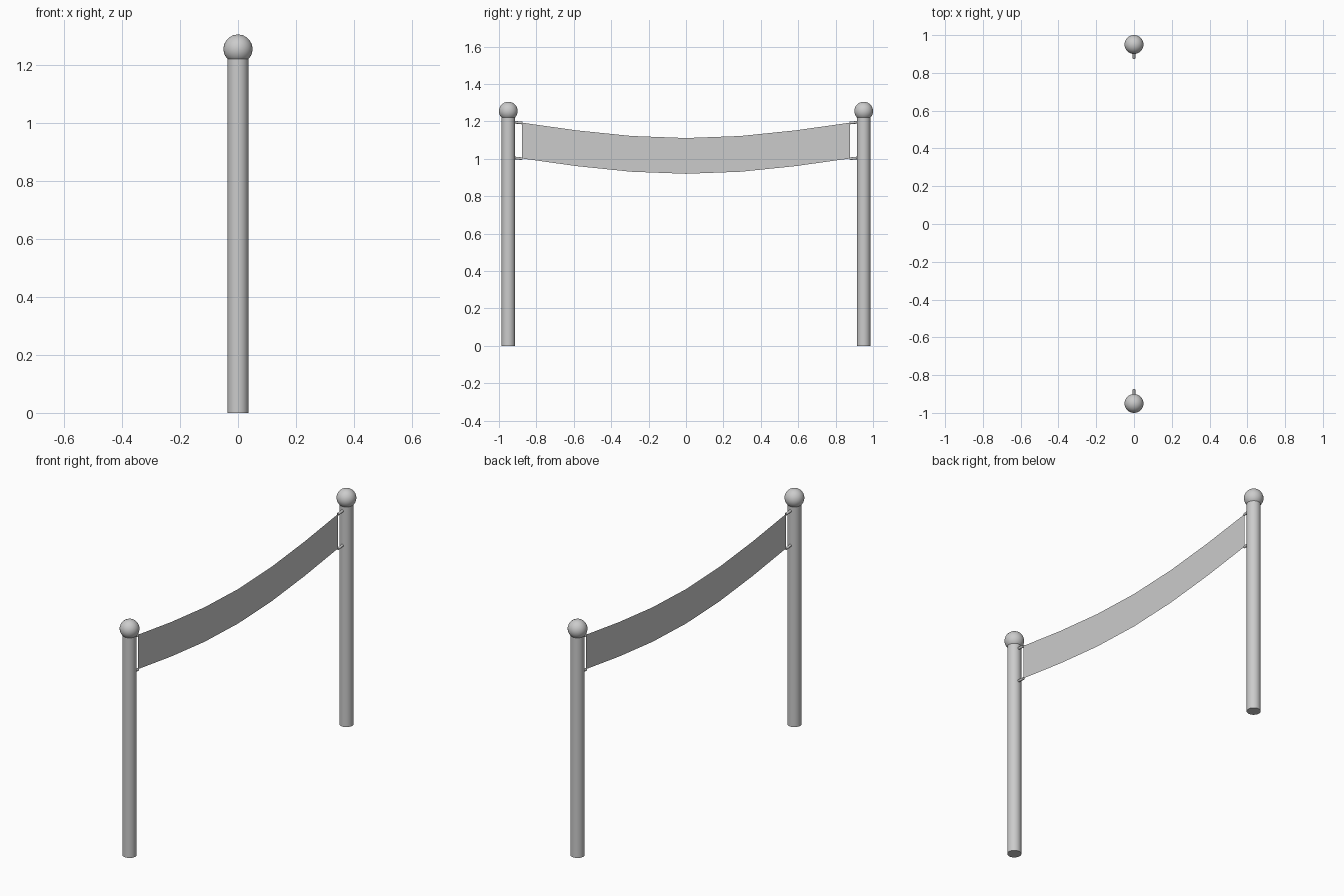
import bpy, bmesh, math

if "Cube" in bpy.data.objects:
    bpy.data.objects.remove(bpy.data.objects["Cube"])

POST_Y, POST_R, POST_H = 0.95, 0.036, 1.22
HALF, SAG, LOW, DROP = 0.877, 0.082, 0.92, 0.191


def smooth(obj):
    bpy.ops.object.shade_smooth_by_angle(angle=math.radians(40))
    return obj


def cylinder(name, radius, depth, loc, rot=(0, 0, 0), sides=32):
    bpy.ops.mesh.primitive_cylinder_add(vertices=sides, radius=radius, depth=depth,
                                        location=loc, rotation=rot)
    bpy.context.object.name = name
    return smooth(bpy.context.object)


for side, label in ((-1, "front"), (1, "back")):
    # post with a ball on top
    cylinder(label + "_post", POST_R, POST_H, (0, side * POST_Y, POST_H / 2))
    bpy.ops.mesh.primitive_uv_sphere_add(segments=32, ring_count=16, radius=0.05,
                                         location=(0, side * POST_Y, 1.255))
    bpy.context.object.name = label + "_post_ball"
    smooth(bpy.context.object)
    # short ties holding the banner corners, tilted along its slope
    for level, z in (("upper", 1.194), ("lower", 1.003)):
        cylinder(f"{label}_{level}_tie", 0.007, 0.05, (0, side * 0.9, z),
                 (math.radians(90 + side * 6), 0, 0), 12)

# sagging banner, a single sheet of six panels
bm = bmesh.new()
pairs = []
for i in range(7):
    t = i / 3 - 1
    z = LOW + SAG * (1 - math.cos(t * math.pi / 2))
    pairs.append([bm.verts.new((0, t * HALF, z + h)) for h in (0, DROP)])
for (a, b), (c, d) in zip(pairs, pairs[1:]):
    bm.faces.new((a, c, d, b))
mesh = bpy.data.meshes.new("banner")
bm.to_mesh(mesh)
bm.free()
bpy.context.collection.objects.link(bpy.data.objects.new("banner", mesh))
